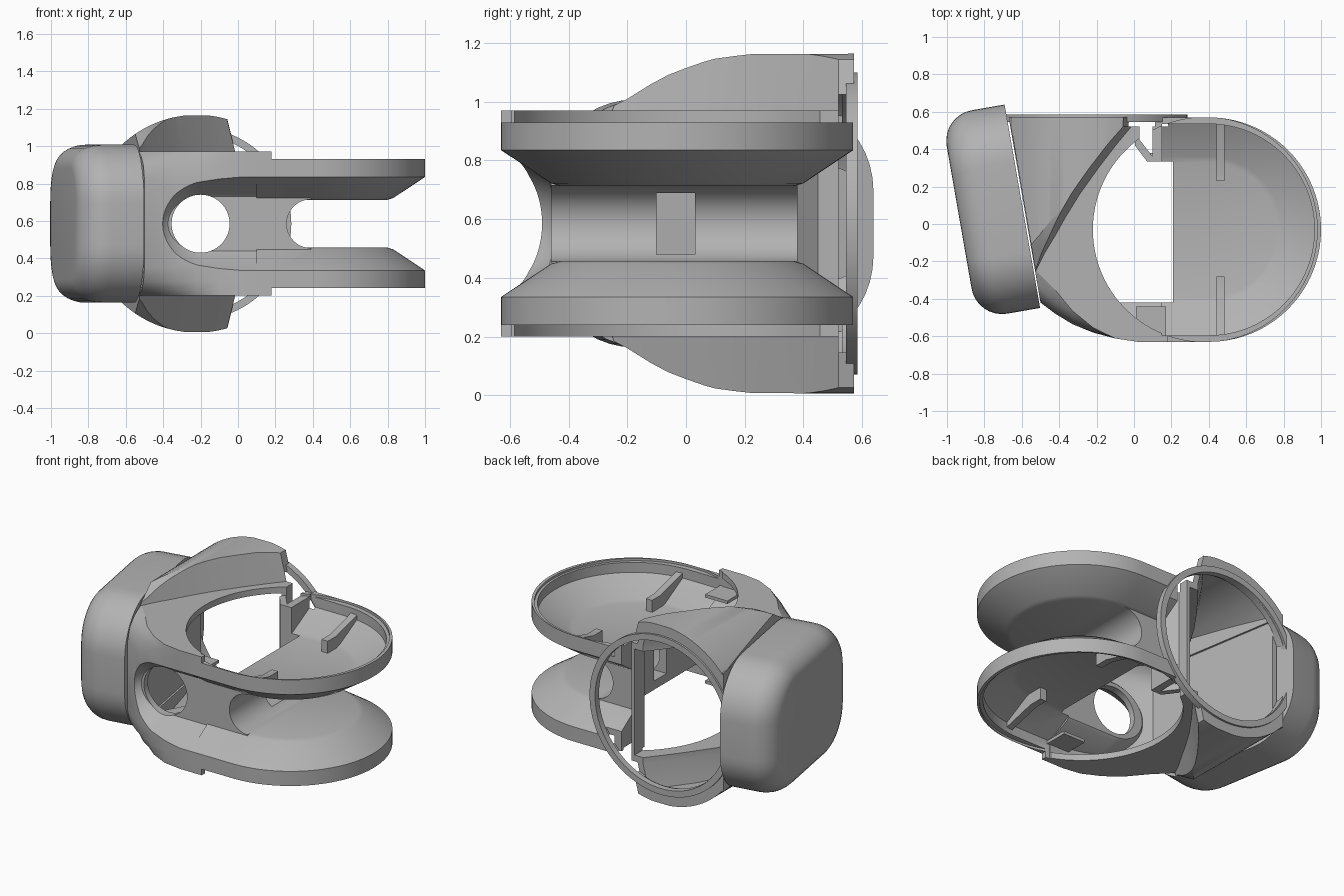
import bpy, bmesh
from math import sin, cos, pi, radians
from mathutils import Matrix, Vector

old = bpy.data.objects.get("Cube")
if old:
    bpy.data.objects.remove(old)

MID = 0.585                      # height of the symmetry plane
grey = bpy.data.materials.new("light_grey")
grey.use_nodes = True
COL = (0.45, 0.45, 0.45, 1)
grey.diffuse_color = COL
grey.node_tree.nodes["Principled BSDF"].inputs["Base Color"].default_value = COL


def loft(name, levels):
    """Closed solid through outlines that have equal point counts."""
    bm = bmesh.new()
    rows = [[bm.verts.new(p) for p in lv] for lv in levels]
    n = len(rows[0])
    for a, b in zip(rows, rows[1:]):
        for i in range(n):
            j = (i + 1) % n
            bm.faces.new((a[i], a[j], b[j], b[i]))
    bm.faces.new(rows[0])
    bm.faces.new(rows[-1])
    bmesh.ops.recalc_face_normals(bm, faces=bm.faces)
    me = bpy.data.meshes.new(name)
    bm.to_mesh(me)
    bm.free()
    me.materials.append(grey)
    ob = bpy.data.objects.new(name, me)
    bpy.context.collection.objects.link(ob)
    return ob


def boolean(target, tool, op="DIFFERENCE"):
    mod = target.modifiers.new("bool", "BOOLEAN")
    mod.operation, mod.object, mod.solver = op, tool, "EXACT"
    dg = bpy.context.evaluated_depsgraph_get()
    dg.update()
    me = bpy.data.meshes.new_from_object(target.evaluated_get(dg))
    target.modifiers.clear()
    target.data = me
    bpy.data.objects.remove(tool)


def prism_z(name, pts, h0, h1):
    return loft(name, [[(x, y, MID + h) for x, y in pts] for h in (h0, h1)])


def arc(cx, cy, r, a0=0, a1=360, n=64):
    steps = n if a1 - a0 == 360 else n - 1
    return [(cx + r * cos(radians(a0 + (a1 - a0) * i / steps)),
             cy + r * sin(radians(a0 + (a1 - a0) * i / steps))) for i in range(n)]


def cyl_y(name, cx, r, y0, y1, n=96):
    return loft(name, [[(x, y, MID + h) for x, h in arc(cx, 0, r, n=n)] for y in (y0, y1)])


# --- shared shapes ---
def main_block(name, right, half, scale=(1, 1)):
    def outline(k):
        pts = [(-.67, .57), (-.5 - .17 * k, -.42 + .99 * k), (-.42, -.48 + .7 * k),
               (-.33, -.535 + .4 * k), (-.22, -.58 + .15 * k), (-.1, -.612),
               (.02, -.63), (right, -.63), (right, .36), (.1, .36), (.03, .45), (.03, .57)]
        return [(-.23 + (x + .23) * scale[0], -.03 + (y + .03) * scale[1]) for x, y in pts]
    rows = [(-1, .18), (-.92, .09), (-.8, .03), (-.6, 0), (.6, 0), (.8, .03), (.92, .09), (1, .18)]
    return loft(name, [[(x, y, MID + h * half) for x, y in outline(k)] for h, k in rows])


def bulge(name, d):
    ob = cyl_y(name, -.22, .582 - d, -.34, .572 - d)
    top = [(-.4, .36), (-.28, .385), (-.2, .425), (-.12, .475), (-.06, .507), (0, .53),
           (.06, .551), (.12, .568), (.2, .578), (.65, .579)]
    ring = [(y, h - d) for y, h in top] + [(y, d - h) for y, h in reversed(top)]
    boolean(ob, loft("side_limit", [[(x, y, MID + h) for y, h in ring] for x in (-1.2, .6)]), "INTERSECT")
    # the diagonal wall leans away from the opening above the main block
    ridge = [(-.01, .7), (-.015, .52), (-.09, .43), (-.19, .3), (-.29, .16), (-.37, .03),
             (-.42, -.06), (-.48, -.16), (-.525, -.25)]
    levels = []
    for h in (-.65, -.385, .385, .65):
        shift = d + .25 * (abs(h) - .385)
        levels.append([(x - shift, y, MID + h) for x, y in ridge + [(-1.3, -.25), (-1.3, .7)]])
    boolean(ob, loft("ridge_limit", levels), "INTERSECT")
    # the slanted side that faces the end cap
    side = [(-.492 + d, -.45), (.8, -.45), (.8, .75), (-.696 + d, .75)]
    boolean(ob, prism_z("cap_side_limit", side, -.8, .8), "INTERSECT")
    return ob


def slot(name, grow, y1):
    def row(y, r):
        r += grow
        left = [(-.2 + (x + .2) * 1.2, h) for x, h in arc(-.2, 0, r, 90, 270, 40)]
        return [(x, y, MID + h) for x, h in left + [(.7, -r), (.7, r)]]
    return loft(name, [row(-.8, .25), row(-.63, .25), row(y1 - .015, .16), row(y1, .145)])


def dish(name, s, rows, left):
    def row(r, h):
        return [(x, y, MID + s * h) for x, y in
                arc(.4, -.03, r, -90, 90, 56) + [(left, -.03 + r), (left, -.03 - r)]]
    return loft(name, [row(r, h) for r, h in rows])


# --- outer body ---
body = main_block("housing", .18, .385)
boolean(body, bulge("bulge", 0), "UNION")
boolean(body, slot("front_recess", 0, -.46))
for s in (1, -1):
    boolean(body, dish("dish", s, [(.4, .128), (.43, .137), (.6, .25), (.6, .345)], .1), "UNION")
hub = prism_z("hub", [(-.1, -.46), (.39, -.46), (.39, .38), (-.1, .38)], -.14, .14)
boolean(hub, cyl_y("hub_curve", .39, .13, -.7, .7))
boolean(body, hub, "UNION")

# --- hollow inside and openings ---
hollow = main_block("hollow", .253, .345, (.91, .933))
boolean(hollow, slot("recess_wall", .035, -.42))
boolean(hollow, bulge("bulge_hollow", .04), "UNION")
boolean(body, hollow)
boolean(body, cyl_y("rear_opening", -.22, .48, .52, .8))
boolean(body, cyl_y("front_hole", -.2, .155, -.8, -.3))
for s in (1, -1):
    boolean(body, dish("dish_inside", s, [(.36, .162), (.39, .17), (.565, .265), (.565, .4)], .15))
    boolean(body, prism_z("round_opening", arc(.38, -.03, .6, n=96), s * .33, s * .57))
boolean(body, prism_z("window", [(.1, -.1), (.34, -.1), (.34, .03), (.1, .03)], -.105, .105))

# --- rear ring ---
ring = cyl_y("rear_ring", -.23, .515, .545, .585)
boolean(ring, cyl_y("ring_hole", -.23, .475, .4, .8))

# --- ribs and shelves inside the dishes ---
parts = [body, ring]
for s, side in ((1, "upper"), (-1, "lower")):
    for d, near, end in ((1, .26, "back"), (-1, .25, "front")):
        prof = [(.575, .3), (.575, .255), (.42, .15), (near, .15), (near, .24), (near + .09, .24)]
        parts.append(loft(f"{side}_{end}_rib",
                          [[(x, -.03 + d * y, MID + s * h) for y, h in prof] for x in (.44, .485)]))
    parts.append(prism_z(f"{side}_shelf", [(.01, -.6), (.17, -.6), (.17, -.44), (.01, -.44)],
                         s * .27, s * .29))

# --- end cap, tilted about the vertical ---
R = .165
DEPTH = .343
steps = [(0, 0), (DEPTH - R, 0)] + [(DEPTH - R + R * sin(a), R * (1 - cos(a)))
                                   for a in (i * pi / 16 for i in range(1, 9))]
levels = []
for depth, inset in steps:
    r, pts = .31 - inset * .8, []
    for k, (sv, sh) in enumerate(((1, 1), (-1, 1), (-1, -1), (1, -1))):
        pts += arc(sv * (.552 - inset - r), sh * (.4225 - inset * .75 - r), r, 90 * k, 90 * k + 90, 12)
    levels.append([(-depth, v, h) for v, h in pts])
cap = loft("end_cap", levels)
cap.data.transform(Matrix.Translation(Vector((-.597, .095, MID))) @ Matrix.Rotation(radians(9.9), 4, "Z"))
parts.append(cap)

# --- shading ---
for ob in parts:
    bpy.ops.object.select_all(action="DESELECT")
    ob.select_set(True)
    bpy.context.view_layer.objects.active = ob
    bpy.ops.object.shade_smooth_by_angle(angle=radians(28))
